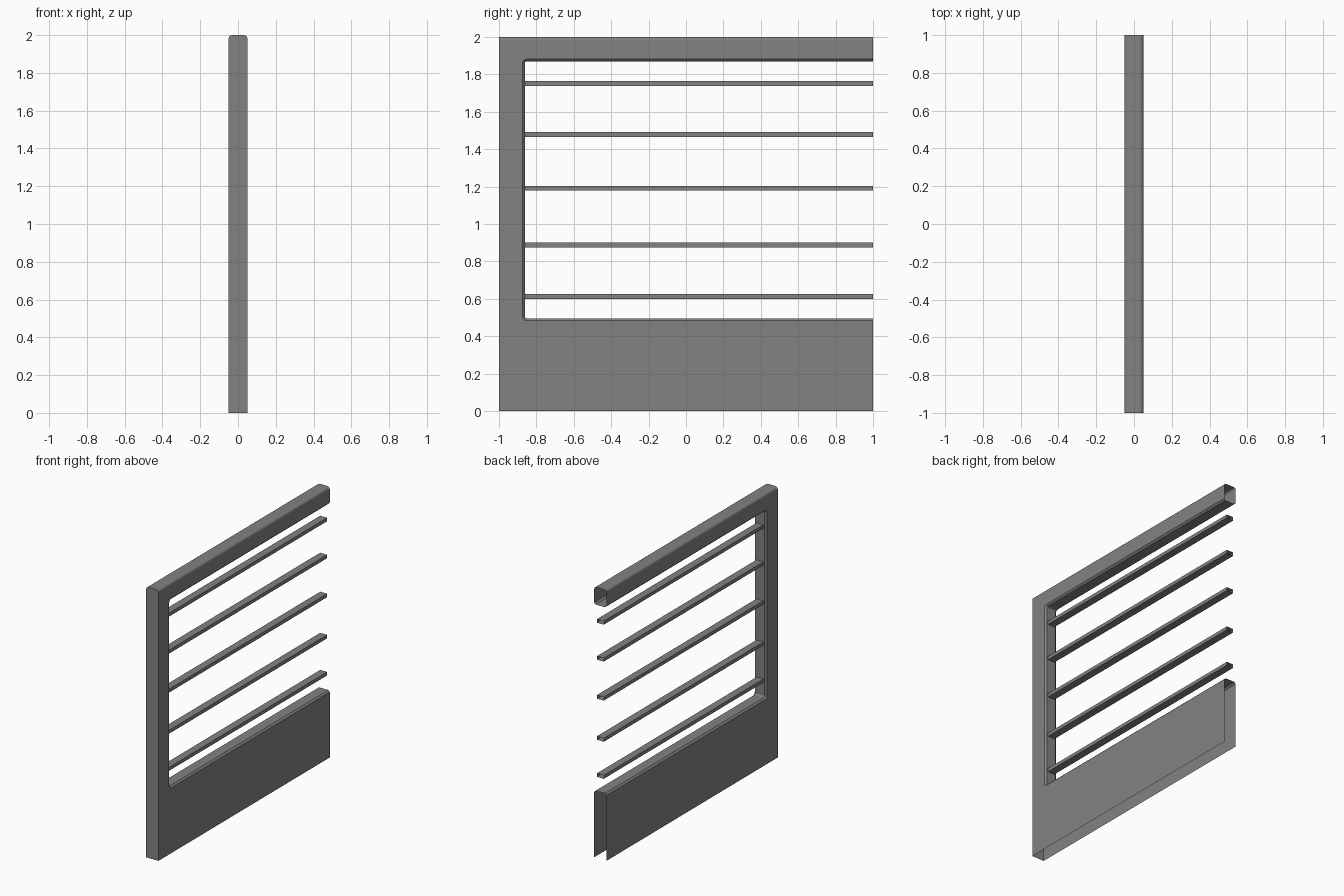
import bpy, bmesh, math

if "Cube" in bpy.data.objects:
    bpy.data.objects.remove(bpy.data.objects["Cube"])

HALF = 0.05            # half thickness of the panel
Y_IN = -0.862          # inner face of the post
Z_SILL, Z_HEAD = 0.495, 1.87

# Dark grey paint
paint = bpy.data.materials.new("dark_grey")
paint.diffuse_color = (0.224, 0.224, 0.224, 1)
paint.use_nodes = True
paint.node_tree.nodes["Principled BSDF"].inputs["Base Color"].default_value = paint.diffuse_color


def finish(bm, name):
    bmesh.ops.recalc_face_normals(bm, faces=bm.faces)
    # cut ends and the underside stay open, as on a hollow shell
    bmesh.ops.delete(bm, context='FACES', geom=[
        f for f in bm.faces
        if all(v.co.y > 0.999 for v in f.verts) or all(v.co.z < 0.001 for v in f.verts)])
    mesh = bpy.data.meshes.new(name)
    bm.to_mesh(mesh)
    bm.free()
    mesh.materials.append(paint)
    ob = bpy.data.objects.new(name, mesh)
    bpy.context.collection.objects.link(ob)
    return ob


def fillet(cy, cz, a0, r, n=3):
    return [(cy + r * math.cos(math.radians(a0 + 90 * i / n)),
             cz + r * math.sin(math.radians(a0 + 90 * i / n))) for i in range(n + 1)]


# Frame: C-shaped side profile with rounded opening corners
r = 0.012
outline = [(-1, 0), (1, 0), (1, Z_SILL)]
outline += fillet(Y_IN + r, Z_SILL + r, 180, r)[::-1]
outline += fillet(Y_IN + r, Z_HEAD - r, 90, r)[::-1]
outline += [(1, Z_HEAD), (1, 2), (-1, 2)]

bm = bmesh.new()
face = bm.faces.new([bm.verts.new((-HALF, y, z)) for y, z in outline])
ext = bmesh.ops.extrude_face_region(bm, geom=[face])
bmesh.ops.translate(bm, vec=(2 * HALF, 0, 0),
                    verts=[g for g in ext['geom'] if isinstance(g, bmesh.types.BMVert)])
bmesh.ops.recalc_face_normals(bm, faces=bm.faces)


# Round the long edges of the top, chamfer those of the opening
def rounded(e, top):
    a, b = (v.co for v in e.verts)
    if abs(a.x - b.x) > 0.01:
        return False
    if top:
        return min(a.z, b.z) > 1.99
    return (min(a.z, b.z) > Z_SILL - 0.001 and max(a.z, b.z) < Z_HEAD + 0.001
            and not min(a.y, b.y) > 0.99)


for top, size, segs in ((True, 0.018, 3), (False, 0.012, 1)):
    bmesh.ops.bevel(bm, geom=[e for e in bm.edges if rounded(e, top)],
                    offset=size, segments=segs, profile=0.5, affect='EDGES')
finish(bm, "panel_frame")

# Horizontal bars across the opening
for i, z in enumerate((0.613, 0.887, 1.191, 1.479, 1.752)):
    bm = bmesh.new()
    bmesh.ops.create_cube(bm, size=1)
    for v in bm.verts:
        v.co = (v.co.x * 0.056,
                1.0 if v.co.y > 0 else Y_IN,
                z + v.co.z * 0.026)
    finish(bm, f"bar_{i + 1}")
